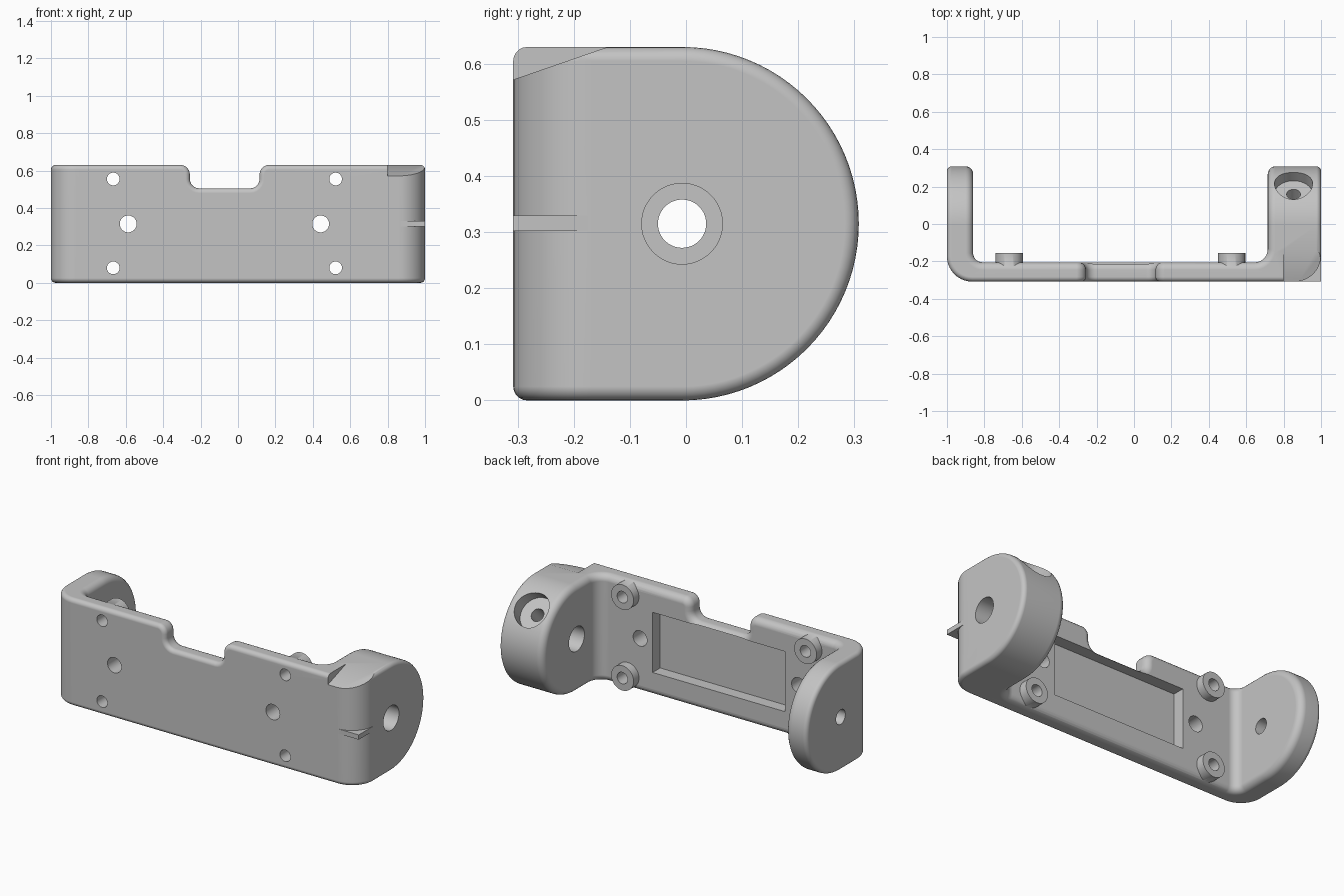
import bpy, bmesh
from math import pi, sin, cos
from mathutils import Vector

if "Cube" in bpy.data.objects:
    bpy.data.objects.remove(bpy.data.objects["Cube"])

H = 0.63          # overall height
MID = H / 2       # height of the pivot axis
FRONT, BACK = -0.308, -0.205   # plate faces
PIVOT_Y = -0.007

grey = bpy.data.materials.new("grey_plastic")
grey.use_nodes = True
colour = (0.55, 0.55, 0.55, 1)
grey.diffuse_color = colour
grey.node_tree.nodes["Principled BSDF"].inputs["Base Color"].default_value = colour


def face_outward(bm):
    bm.normal_update()
    bmesh.ops.recalc_face_normals(bm, faces=bm.faces)
    if bm.calc_volume(signed=True) < 0:
        bmesh.ops.reverse_faces(bm, faces=bm.faces)


def to_object(bm, name):
    face_outward(bm)
    mesh = bpy.data.meshes.new(name)
    bm.to_mesh(mesh)
    bm.free()
    mesh.materials.append(grey)
    obj = bpy.data.objects.new(name, mesh)
    bpy.context.collection.objects.link(obj)
    return obj


def rounded(corners, steps=10):
    """Turn (a, b, radius) corners into an outline with filleted corners."""
    out = []
    for i, (a, b, r) in enumerate(corners):
        p = Vector((a, b))
        if r == 0:
            out.append(p)
            continue
        u = (Vector(corners[i - 1][:2]) - p).normalized()
        v = (Vector(corners[(i + 1) % len(corners)][:2]) - p).normalized()
        for k in range(steps + 1):
            t = k / steps * pi / 2
            out.append(p + r * (u * (1 - sin(t)) + v * (1 - cos(t))))
    return out


def prism(name, outline, axis, low, high):
    """Extrude a 2D outline along x, y or z."""
    place = {"x": lambda a, b, c: (c, a, b),
             "y": lambda a, b, c: (a, c, b),
             "z": lambda a, b, c: (a, b, c)}[axis]
    bm = bmesh.new()
    ends = [[bm.verts.new(place(a, b, c)) for a, b in outline] for c in (low, high)]
    for end in ends:
        bm.faces.new(end)
    for i in range(len(outline)):
        bm.faces.new((ends[0][i - 1], ends[0][i], ends[1][i], ends[1][i - 1]))
    return to_object(bm, name)


def box(name, x, y, z):
    return prism(name, [(x[0], y[0]), (x[1], y[0]), (x[1], y[1]), (x[0], y[1])], "z", *z)


def rod(name, radius, start, end, sides=48):
    start, end = Vector(start), Vector(end)
    bm = bmesh.new()
    bmesh.ops.create_cone(bm, cap_ends=True, segments=sides, radius1=radius,
                          radius2=radius, depth=(end - start).length)
    obj = to_object(bm, name)
    turn = (end - start).to_track_quat("Z", "Y").to_matrix().to_4x4()
    turn.translation = (start + end) / 2
    obj.data.transform(turn)
    return obj


def volume(mesh):
    bm = bmesh.new()
    bm.from_mesh(mesh)
    size = bm.calc_volume(signed=True)
    bm.free()
    return size


def combine(target, tool, operation):
    """Boolean the tool into the target, keeping the first solver with a sound volume."""
    old, extra = volume(target.data), volume(tool.data)
    low, high = {"UNION": (old, old + extra), "DIFFERENCE": (old - extra, old),
                 "INTERSECT": (0, old)}[operation]
    mod = target.modifiers.new(operation, "BOOLEAN")
    mod.operation, mod.object = operation, tool
    for solver in ("EXACT", "MANIFOLD", "FLOAT"):
        mod.solver = solver
        graph = bpy.context.evaluated_depsgraph_get()
        result = bpy.data.meshes.new_from_object(target.evaluated_get(graph))
        if max(low, 0) < volume(result) < high:
            target.data = result
            break
    target.modifiers.remove(mod)
    bpy.data.objects.remove(tool)


# U-shaped body: plate with a thin arm and a thick arm
body = prism("bracket_body", rounded([
    (-1, 0.5, 0), (-1, FRONT, 0.135), (1, FRONT, 0.14), (1, 0.5, 0),
    (0.715, 0.5, 0), (0.715, BACK, 0.07), (-0.86, BACK, 0.05), (-0.86, 0.5, 0)]),
    "z", -0.1, H + 0.1)

# Round the arm ends into a D shape
arc = [(PIVOT_Y + MID * sin(pi * k / 48), MID - MID * cos(pi * k / 48)) for k in range(49)]
combine(body, prism("d_shape", [(-0.5, 0)] + arc + [(-0.5, H)], "x", -1.2, 1.2), "INTERSECT")

# Notch in the top edge of the plate
rim = H + 0.0004
combine(body, prism("notch", rounded([
    (-0.32, 0.9, 0), (-0.32, rim, 0), (-0.257, rim, 0.052), (-0.257, 0.505, 0.05),
    (0.115, 0.505, 0.05), (0.115, rim, 0.052), (0.18, rim, 0), (0.18, 0.9, 0)], 6),
    "y", -0.5, 0), "DIFFERENCE")

# Soften the outer and inner rims
bm = bmesh.new()
bm.from_mesh(body.data)
bmesh.ops.remove_doubles(bm, verts=bm.verts, dist=0.0001)
face_outward(bm)


def is_outer(edge):
    m = (edge.verts[0].co + edge.verts[1].co) / 2
    return abs(m.x) > 0.94 or m.y < -0.25


sharp = [e for e in bm.edges if len(e.link_faces) == 2 and e.calc_face_angle() > 0.7]
outer = [e for e in sharp if is_outer(e)]
inner = [e for e in sharp if not is_outer(e)]
for rim_edges, size in ((outer, 0.025), (inner, 0.04)):
    bmesh.ops.bevel(bm, geom=rim_edges, offset=size, offset_type="OFFSET", segments=5,
                    profile=0.5, affect="EDGES", clamp_overlap=False)
face_outward(bm)
bm.to_mesh(body.data)
bm.free()

# Rectangular pocket in the back of the plate
combine(body, box("pocket", (-0.5, 0.36), (BACK - 0.07, BACK + 0.04), (0.137, 0.49)),
        "DIFFERENCE")

# Screw bosses on the back of the plate, with through holes
for x in (-0.667, 0.522):
    for z in (0.08, 0.555):
        combine(body, rod("boss", 0.073, (x, -0.25, z), (x, -0.155, z)), "UNION")
        combine(body, rod("screw_hole", 0.034, (x, -0.5, z), (x, 0, z)), "DIFFERENCE")

# Plate holes
for x in (-0.587, 0.442):
    combine(body, rod("plate_hole", 0.045, (x, -0.5, MID), (x, 0, MID)), "DIFFERENCE")

# Pivot holes: wide in the thick arm, narrow in the thin arm
for radius, x in ((0.072, 0.85), (0.043, -0.93)):
    combine(body, rod("pivot_hole", radius, (x - 0.3, PIVOT_Y, MID), (x + 0.3, PIVOT_Y, MID)),
            "DIFFERENCE")


# Slanted set-screw hole with counterbore in the thick arm
def on_slant(dist):
    return (0.853, PIVOT_Y + dist * 0.707, MID + dist * 0.707)


combine(body, rod("counterbore", 0.102, on_slant(0.235), on_slant(0.5)), "DIFFERENCE")
combine(body, rod("set_screw_hole", 0.037, on_slant(0), on_slant(0.4)), "DIFFERENCE")

# Sloped cut on the top front corner
combine(body, prism("corner_cut", [(-0.4, 0.54), (-0.05, 0.661), (-0.05, 0.8), (-0.4, 0.8)],
                    "x", 0.8, 1.2), "DIFFERENCE")

# Thin pointer tab on the front corner
combine(body, box("tab", (0.87, 1), (FRONT, -0.175), (0.302, 0.33)), "UNION")

# Smooth the curves and keep the flat faces clean
bpy.ops.object.select_all(action="DESELECT")
body.select_set(True)
bpy.context.view_layer.objects.active = body
bpy.ops.object.shade_smooth_by_angle(angle=0.55)
weighted = body.modifiers.new("clean_normals", "WEIGHTED_NORMAL")
weighted.keep_sharp = True
